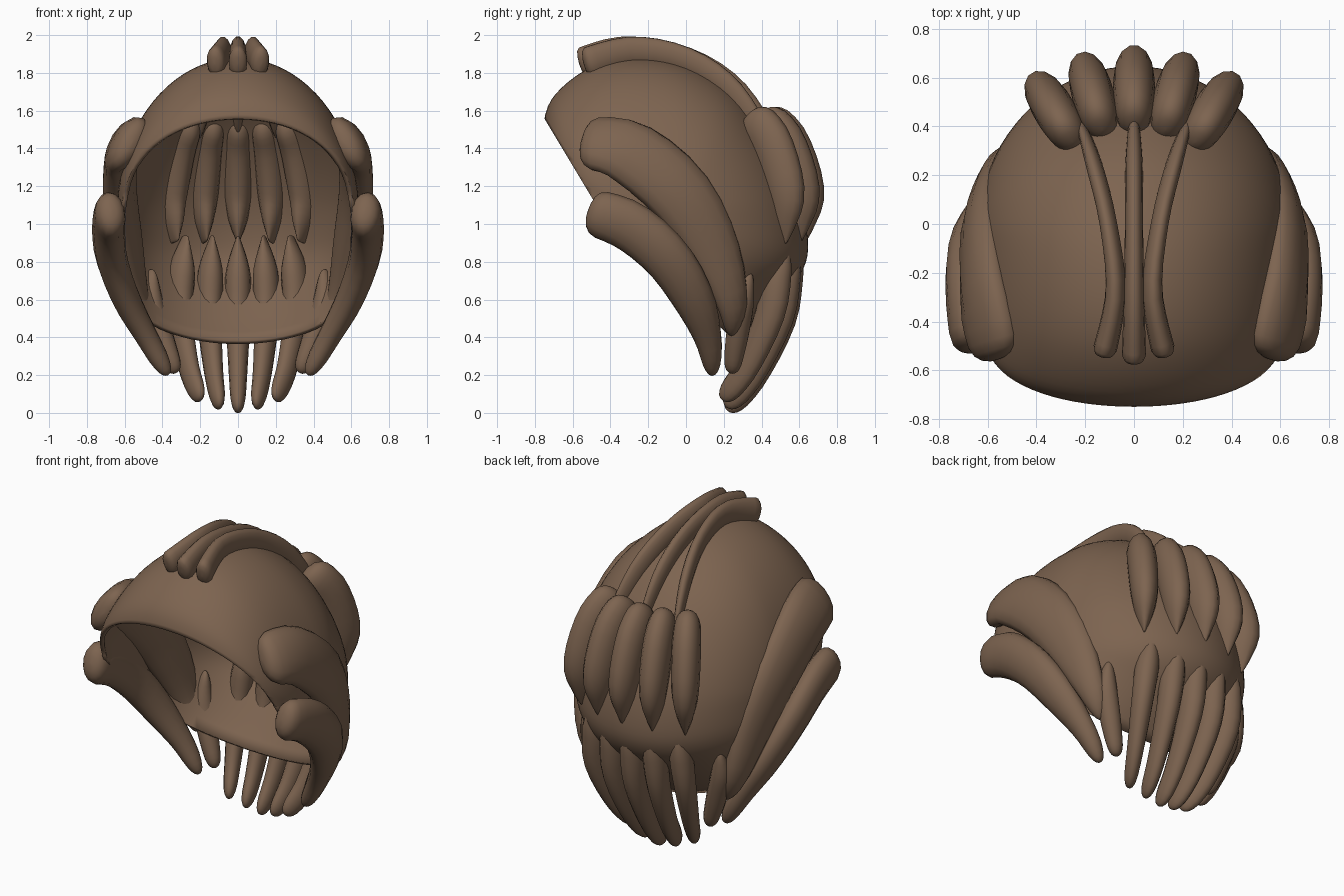
import bpy, bmesh, math
from mathutils import Vector

cube = bpy.data.objects.get("Cube")
if cube:
    bpy.data.objects.remove(cube)

brown = bpy.data.materials.new("hair brown")
brown.use_nodes = True
color = (0.205, 0.127, 0.08, 1)
brown.diffuse_color = color
brown.node_tree.nodes["Principled BSDF"].inputs["Base Color"].default_value = color
CENTER = Vector((0, -0.05, 1.0))


def catmull(points, t, closed=False):
    """Smooth interpolation through points; t counts in points."""
    n = len(points)
    i = min(int(t), n - 2) if not closed else int(t)
    f = t - i
    pick = (lambda k: points[k % n]) if closed else (lambda k: points[max(0, min(n - 1, k))])
    a, b, c, d = (Vector(pick(i + k)) for k in (-1, 0, 1, 2))
    return 0.5 * (2 * b + (c - a) * f + (2 * a - 5 * b + 4 * c - d) * f ** 2
                  + (3 * b - a - 3 * c + d) * f ** 3)


def finish(bm, name, angle):
    mesh = bpy.data.meshes.new(name)
    bm.to_mesh(mesh)
    bm.free()
    mesh.materials.append(brown)
    ob = bpy.data.objects.new(name, mesh)
    bpy.context.collection.objects.link(ob)
    bpy.ops.object.select_all(action='DESELECT')
    ob.select_set(True)
    bpy.context.view_layer.objects.active = ob
    bpy.ops.object.shade_smooth_by_angle(angle=math.radians(angle))
    return ob


def lock(name, path, thick, head=0.15, tail=0.15, rings=22, sides=14):
    """Flattened tube; every path point is x, y, z, half width."""
    bm = bmesh.new()
    loops = []
    last = len(path) - 1
    widest = max(q[3] for q in path)
    for k in range(rings + 1):
        s = 0.5 - 0.5 * math.cos(math.pi * k / rings)
        p = catmull(path, s * last)
        e = 0.01
        tangent = (catmull(path, min(1, s + e) * last)
                   - catmull(path, max(0, s - e) * last)).to_3d().normalized()
        pos, half = p.to_3d(), max(p[3], 0.004)
        out = pos - CENTER
        out = (out - out.dot(tangent) * tangent).normalized()
        side = tangent.cross(out)
        # rounded ends
        r = 1
        for d, size in ((s, head), (1 - s, tail)):
            if d < size:
                r *= math.sqrt(max(0, 1 - (1 - d / size) ** 2))
        r = max(r, 0.03)
        depth = thick * min(1, 0.35 + 0.65 * half / widest)
        ring = []
        for j in range(sides):
            a = math.tau * j / sides
            ring.append(bm.verts.new(pos + r * (side * half * math.cos(a)
                                                + out * depth * math.sin(a))))
        loops.append(ring)
    for a, b in zip(loops, loops[1:]):
        for j in range(sides):
            m = (j + 1) % sides
            bm.faces.new((a[j], a[m], b[m], b[j]))
    bm.faces.new(loops[0])
    bm.faces.new(loops[-1])
    bmesh.ops.recalc_face_normals(bm, faces=bm.faces)
    return finish(bm, name, 60)


def pair(name, path, *args, **kw):
    for label, sx in (("left", 1), ("right", -1)):
        lock(f"{label}_{name}", [(sx * x, y, z, w) for x, y, z, w in path], *args, **kw)


# Hair cap: side outline (y, z) swept to poles at the ears, then cut open at the face
outline = [(-.75, 1.35), (-.745, 1.58), (-.66, 1.72), (-.48, 1.84), (-.25, 1.88), (0, 1.84),
           (.25, 1.7), (.45, 1.45), (.59, 1.17), (.645, .92), (.62, .76), (.5, .61),
           (.26, .35), (0, .18), (-.4, .4), (-.7, .9)]
mid_y, mid_z, half_width = -0.03, 1.08, 0.64
bm = bmesh.new()
bmesh.ops.create_uvsphere(bm, u_segments=64, v_segments=40, radius=1)
for v in bm.verts:
    x, c = v.co.z, math.hypot(v.co.x, v.co.y)
    t = (math.atan2(v.co.y, v.co.x) / math.tau) % 1
    y, z = catmull(outline, t * len(outline), closed=True)
    dy, dz = y - mid_y, z - mid_z
    dy *= c ** (0.37 if dy < 0 else 1)
    dz *= c ** (0.5 if dz < 0 else 1)
    v.co = (half_width * x, mid_y + dy, mid_z + dz)
bmesh.ops.recalc_face_normals(bm, faces=bm.faces)
for co, no in (((0, -.745, 1.55), (0, .45, .27)), ((0, -.47, 1.08), (0, .74, .77))):
    bmesh.ops.bisect_plane(bm, geom=bm.verts[:] + bm.edges[:] + bm.faces[:],
                           plane_co=co, plane_no=no, clear_inner=True)
cap = finish(bm, "hair_cap", 50)
shell = cap.modifiers.new("shell", 'SOLIDIFY')
shell.thickness = 0.025
shell.offset = -1

# Crest strands running over the top
lock("middle_crest", [(0, -.565, 1.845, .05), (0, -.32, 1.915, .043), (0, 0, 1.865, .037),
                      (0, .25, 1.71, .035), (0, .45, 1.45, .02)], 0.088, head=0.05)
pair("crest", [(.125, -.54, 1.845, .05), (.075, -.28, 1.915, .042), (.105, 0, 1.865, .036),
               (.16, .23, 1.71, .034), (.22, .42, 1.45, .02)], 0.088, head=0.05)


# Back locks, fanned around the head: each step is radius, height, half width
def fan(degrees, steps, narrowing=1.0):
    a = math.radians(degrees)
    return [(r * narrowing ** k * math.sin(a), r * math.cos(a) - 0.1, z, w)
            for k, (r, z, w) in enumerate(steps)]


upper = [(.5, 1.58, .07), (.63, 1.43, .085), (.715, 1.18, .08), (.7, 1.02, .05),
         (.68, .9, .006)]
lower = [(.66, .94, .006), (.64, .74, .066), (.6, .49, .064), (.46, .19, .048),
         (.32, .01, .036)]
lock("middle_upper_back_lock", fan(0, upper), 0.125, tail=0.03)
lock("middle_lower_back_lock", fan(0, lower), 0.085, head=0.03)
for name, turn in (("inner", 15), ("outer", 30)):
    pair(name + "_upper_back_lock", fan(turn, upper), 0.125, tail=0.03)
for name, turn, lift in (("inner", 12, .02), ("outer", 25, .06)):
    steps = [(r, z + lift * k / 4, w) for k, (r, z, w) in enumerate(lower)]
    pair(name + "_lower_back_lock", fan(turn, steps, 1.1), 0.085, head=0.03)

# Locks behind the ears
pair("nape_lock", [(.46, .33, .76, .02), (.455, .3, .58, .06), (.4, .27, .4, .06),
                   (.33, .24, .21, .04)], 0.06)

# Large swept side locks
pair("upper_side_lock", [(.56, -.555, 1.43, .15), (.61, -.32, 1.39, .175),
                         (.625, -.05, 1.18, .175), (.585, .13, .9, .15), (.53, .24, .6, .09),
                         (.45, .24, .41, .04)], 0.085, head=0.09)
pair("lower_side_lock", [(.67, -.52, 1.07, .12), (.685, -.3, .99, .135), (.67, -.1, .82, .13),
                         (.59, .04, .6, .11), (.47, .12, .38, .07), (.37, .14, .2, .045)],
     0.085, head=0.08)
